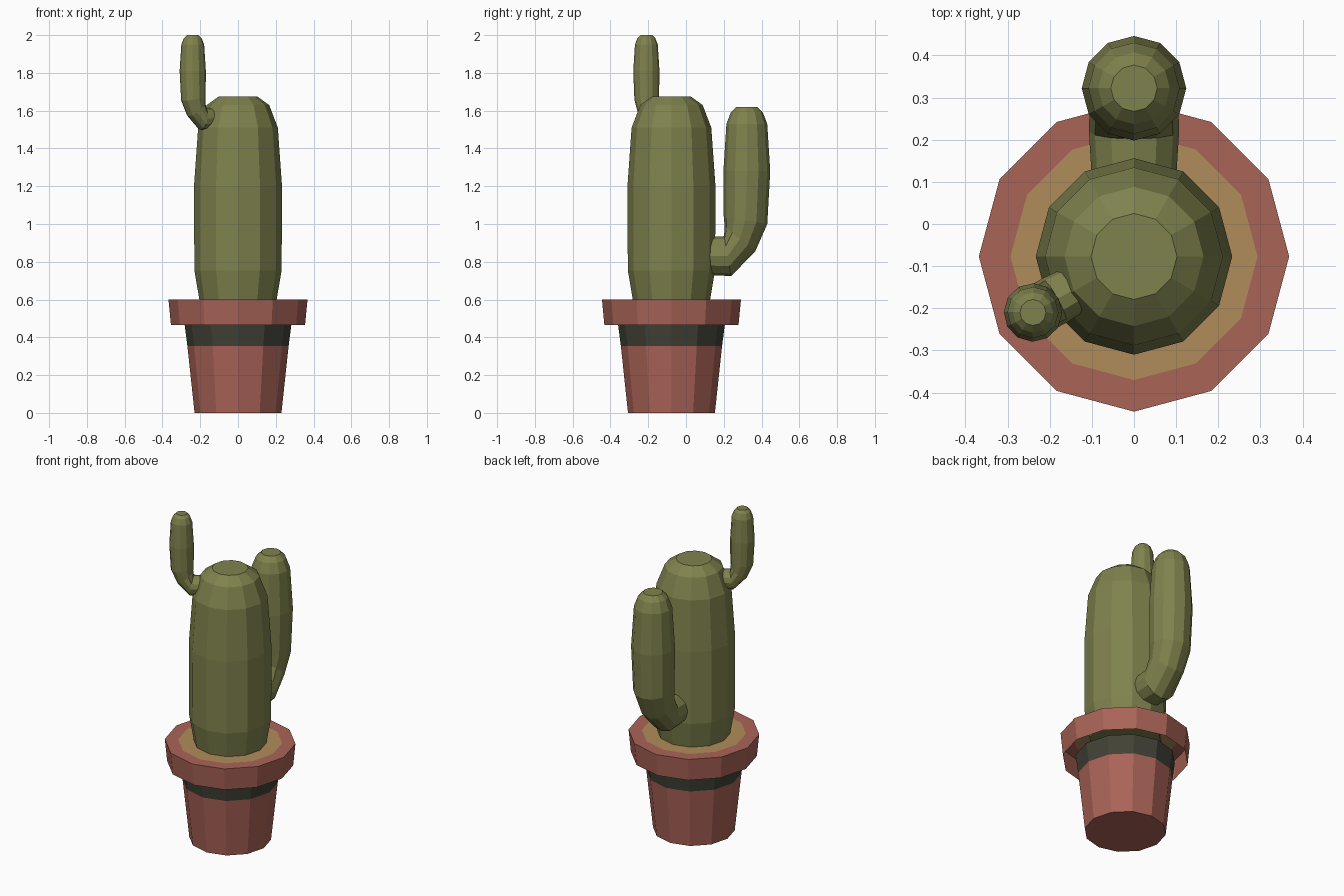
import bpy, bmesh, math
from mathutils import Vector, Matrix

if "Cube" in bpy.data.objects:
    bpy.data.objects.remove(bpy.data.objects["Cube"])

SIDES = 12
AXIS_Y = -0.077


def material(name, rgb):
    m = bpy.data.materials.new(name)
    m.diffuse_color = (*rgb, 1)
    m.use_nodes = True
    m.node_tree.nodes["Principled BSDF"].inputs["Base Color"].default_value = m.diffuse_color
    return m


green = material("cactus green", (0.212, 0.223, 0.074))
clay = material("clay red", (0.402, 0.127, 0.095))
sand = material("sandy soil", (0.434, 0.262, 0.102))
dark = material("dark band", (0.054, 0.054, 0.039))


def tube(name, rings, mats, cap_start=True, cap_end=True, turn=0.0, rule=None):
    """Loft rings (radial distance, z, tilt in degrees, radius) round the pot
    axis; tilt 90 points straight up, 0 points outward. turn spins the part."""
    bm = bmesh.new()
    loops = []
    for d, z, tilt, r in rings:
        t = math.radians(tilt)
        out = Vector((0, math.sin(t), -math.cos(t)))
        loop = []
        for i in range(SIDES):
            a = 2 * math.pi * i / SIDES
            p = Vector((0, d, z)) + r * (math.cos(a) * Vector((1, 0, 0)) + math.sin(a) * out)
            loop.append(bm.verts.new(p))
        loops.append(loop)
    for lo, hi in zip(loops, loops[1:]):
        for i in range(SIDES):
            j = (i + 1) % SIDES
            bm.faces.new((lo[i], lo[j], hi[j], hi[i]))
    if cap_start:
        bm.faces.new(loops[0][::-1])
    if cap_end:
        bm.faces.new(loops[-1])
    bm.transform(Matrix.Translation((0, AXIS_Y, 0)) @ Matrix.Rotation(turn, 4, 'Z'))
    if rule:
        for f in bm.faces:
            f.material_index = rule(f.calc_center_median())
    me = bpy.data.meshes.new(name)
    bm.to_mesh(me)
    bm.free()
    for m in mats:
        me.materials.append(m)
    ob = bpy.data.objects.new(name, me)
    bpy.context.collection.objects.link(ob)
    return ob


def lathe(name, profile, mats, **kw):
    return tube(name, [(0, z, 90, r) for r, z in profile], mats, **kw)


# Tapered pot with a dark band under the rim, open at the top
lathe("pot", [(0.23, 0), (0.268, 0.355), (0.283, 0.47)], [clay, dark],
      cap_end=False, rule=lambda c: 1 if c.z > 0.36 else 0)

# Rim collar: outer wall and flat top ring, open underneath
lathe("pot_rim", [(0.355, 0.465), (0.368, 0.6), (0.293, 0.6)], [clay],
      cap_start=False, cap_end=False)

# Soil disc, flush with the rim
lathe("soil", [(0.293, 0.6)], [sand], cap_start=False)

# Main stem
lathe("cactus_stem", [(0.203, 0.59), (0.231, 0.755), (0.233, 1.2), (0.211, 1.51),
                      (0.165, 1.63), (0.102, 1.675)], [green])

# Arms: one bent shape, used full size at the back and smaller at the front left
ARM = [(0.185, 0.83, 0, 0.10), (0.297, 0.83, 10, 0.107), (0.362, 0.92, 50, 0.105),
       (0.392, 1.02, 80, 0.117), (0.399, 1.28, 90, 0.124), (0.399, 1.53, 90, 0.108),
       (0.399, 1.59, 90, 0.085), (0.399, 1.62, 90, 0.055)]
tube("large_arm", ARM, [green])
s = 0.56
tube("small_arm", [(0.274 + s * (d - 0.399), 2.0 + s * (z - 1.62), t, s * r)
                   for d, z, t, r in ARM], [green], turn=math.radians(119))
